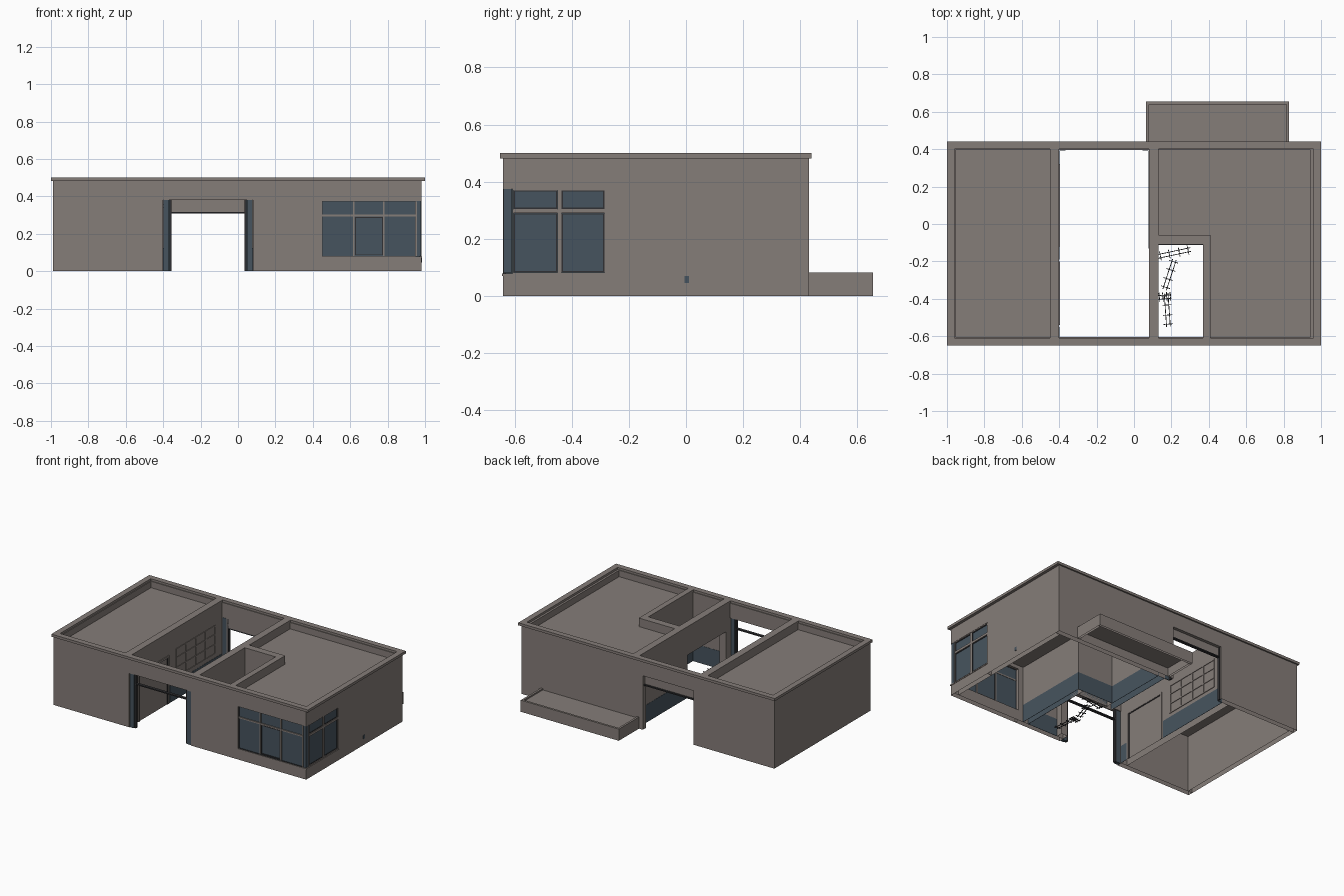
import bpy, bmesh, math
from mathutils import Matrix


def material(name, rgb):
    m = bpy.data.materials.new(name)
    m.diffuse_color = (*rgb, 1)
    return m


WALL = material("warm grey plaster", (0.235, 0.205, 0.19))
BLUE = material("slate blue glass and paint", (0.062, 0.088, 0.112))
DARK = material("dark metal", (0.03, 0.03, 0.033))


def boxes(name, items, mat, rot=0.0, centre=(0, 0, 0), open_base=False):
    """One object from boxes given as (x0, x1, y0, y1, z0, z1)."""
    bm = bmesh.new()
    for x0, x1, y0, y1, z0, z1 in items:
        mx = Matrix.Translation(((x0 + x1) / 2, (y0 + y1) / 2, (z0 + z1) / 2)) @ \
            Matrix.Diagonal((x1 - x0, y1 - y0, z1 - z0, 1))
        bmesh.ops.create_cube(bm, size=1, matrix=mx)
    if open_base:
        base = [f for f in bm.faces if all(abs(v.co.z) < 1e-4 for v in f.verts)]
        bmesh.ops.delete(bm, geom=base, context="FACES_ONLY")
    me = bpy.data.meshes.new(name)
    bm.to_mesh(me)
    bm.free()
    me.materials.append(mat)
    ob = bpy.data.objects.new(name, me)
    ob.rotation_euler = (0, 0, rot)
    ob.location = centre
    bpy.context.collection.objects.link(ob)
    return ob


def place(axis, a0, a1, t0, t1, z0, z1):
    """Box running along x or y, with thickness t0..t1 on the other axis."""
    return (a0, a1, t0, t1, z0, z1) if axis == "x" else (t0, t1, a0, a1, z0, z1)


def wall(name, axis, a0, a1, t0, t1, openings=(), top=0.485):
    parts, cur = [], a0
    for o0, o1, z0, z1 in openings:
        if o0 > cur:
            parts.append(place(axis, cur, o0, t0, t1, 0, top))
        if z0 > 0:
            parts.append(place(axis, o0, o1, t0, t1, 0, z0))
        parts.append(place(axis, o0, o1, t0, t1, z1, top))
        cur = o1
    if cur < a1:
        parts.append(place(axis, cur, a1, t0, t1, 0, top))
    return boxes(name, parts, WALL, open_base=True)


def frame(name, axis, a0, a1, z0, z1, t0, t1, w, mat, uprights=(), rails=(), sill=True, inner=None):
    """Rectangular frame with optional mullions and transoms."""
    n = (inner or w) / 2
    bars = [(a0, a0 + w), (a1 - w, a1)] + [(u - n, u + n) for u in uprights]
    parts = [place(axis, b0, b1, t0, t1, z0, z1) for b0, b1 in bars]
    parts += [place(axis, a0, a1, t0, t1, z - n, z + n) for z in rails]
    parts.append(place(axis, a0, a1, t0, t1, z1 - w, z1))
    if sill:
        parts.append(place(axis, a0, a1, t0, t1, z0, z0 + w))
    return boxes(name, parts, mat)


# Outer walls
wall("front_wall", "x", -0.99, 0.98, -0.64, -0.605,
     [(-0.40, 0.08, 0, 0.38), (0.45, 0.98, 0.075, 0.375)])
wall("back_wall", "x", -0.99, 0.98, 0.395, 0.43, [(-0.36, 0.035, 0, 0.38)])
wall("left_wall", "y", -0.605, 0.395, -0.99, -0.955)
wall("right_wall", "y", -0.605, 0.395, 0.945, 0.98, [(-0.605, -0.28, 0.075, 0.375)])

# Inner walls along the passage and around the open shaft
wall("passage_left_wall", "y", -0.605, 0.395, -0.45, -0.40)
wall("passage_right_wall", "y", -0.605, 0.395, 0.08, 0.13, [(-0.56, -0.13, 0, 0.30)])
wall("shaft_side_wall", "y", -0.605, -0.06, 0.37, 0.41)
wall("shaft_back_wall", "x", 0.13, 0.37, -0.11, -0.06)

# Parapet caps, overhanging outside
boxes("parapet_cap", [
    (-1, 1, -0.65, -0.61, 0.482, 0.5), (-1, 1, 0.40, 0.44, 0.482, 0.5),
    (-1, -0.96, -0.61, 0.40, 0.482, 0.5), (0.96, 1, -0.61, 0.40, 0.482, 0.5),
    (-0.45, -0.40, -0.61, 0.40, 0.482, 0.5), (0.08, 0.13, -0.61, 0.40, 0.482, 0.5),
    (0.37, 0.41, -0.61, -0.06, 0.482, 0.5), (0.13, 0.37, -0.11, -0.06, 0.482, 0.5)], WALL)

# Roof slabs
boxes("left_roof", [(-0.96, -0.44, -0.61, 0.40, 0.40, 0.44)], WALL)
boxes("right_roof", [(0.40, 0.95, -0.61, 0.40, 0.40, 0.44),
                     (0.12, 0.40, -0.07, 0.40, 0.40, 0.44)], WALL)

# Rear planter, hollow underneath
boxes("planter", [
    (0.065, 0.83, 0.64, 0.655, 0, 0.082), (0.065, 0.08, 0.43, 0.64, 0, 0.082),
    (0.815, 0.83, 0.43, 0.64, 0, 0.082), (0.08, 0.815, 0.43, 0.64, 0.06, 0.072)],
    WALL, open_base=True)

# Corner window: glass meeting in a blue corner post, frames and casements
boxes("corner_glass", [(0.45, 0.972, -0.632, -0.624, 0.075, 0.375),
                       (0.964, 0.972, -0.624, -0.28, 0.075, 0.375)], BLUE)
boxes("corner_post", [(0.95, 0.978, -0.638, -0.61, 0.08, 0.375)], BLUE)
frame("front_window_frame", "x", 0.45, 0.95, 0.078, 0.375, -0.638, -0.622, 0.003, DARK)
boxes("front_mullions", [(0.45, 0.95, -0.639, -0.622, 0.292, 0.302)]
      + [(x - 0.004, x + 0.004, -0.639, -0.622, 0.08, 0.372) for x in (0.62, 0.78, 0.952)], WALL)
frame("side_window_frame", "y", -0.608, -0.28, 0.078, 0.375, 0.96, 0.978, 0.005, WALL,
      (-0.443,), (0.297,), inner=0.014)
frame("front_casement", "x", 0.625, 0.775, 0.085, 0.29, -0.637, -0.622, 0.005, DARK)
for a, b in ((-0.602, -0.451), (-0.435, -0.286)):
    for z0, z1 in ((0.084, 0.289), (0.305, 0.369)):
        frame("side_casement", "y", a, b, z0, z1, 0.96, 0.975, 0.004, DARK)

# Sill strips under the corner window
boxes("window_sill", [(0.45, 0.983, -0.643, -0.62, 0.07, 0.078),
                      (0.96, 0.983, -0.62, -0.28, 0.07, 0.078)], WALL)

# Gate posts, transom bars and rear transom panel
boxes("gate_posts", [(x, x + 0.03, -0.635, -0.61, 0, 0.38) for x in (-0.398, 0.048)]
      + [(x, x + 0.03, 0.393, 0.398, 0, 0.38) for x in (-0.396, 0.046)], BLUE)
boxes("gate_frames", [(x, x + 0.01, y, y + 0.02, 0, 0.38)
                      for x in (-0.366, 0.036) for y in (-0.63, 0.40)]
      + [(-0.366, 0.046, y, y + 0.02, 0.307, 0.315) for y in (-0.63, 0.40)], DARK)
boxes("rear_transom_panel", [(-0.36, -0.155, 0.40, 0.408, 0.315, 0.38),
                             (-0.155, 0.035, 0.401, 0.409, 0.315, 0.38)], WALL)

# Painted blue band low on the inside walls
H, T = 0.125, 0.0015
boxes("painted_band", [
    (-0.40, -0.40 + T, -0.19, 0.393, 0, H), (-0.40, -0.40 + T, -0.605, -0.55, 0, H),
    (0.08 - T, 0.08, -0.13, 0.393, 0, H),
    (0.13, 0.37, -0.605, -0.605 + T, 0, H), (0.37 - T, 0.37, -0.605, -0.11, 0, H),
    (0.13, 0.37, -0.11 - T, -0.11, 0, H), (0.13, 0.41 + T, -0.06, -0.06 + T, 0, H),
    (0.41, 0.41 + T, -0.605, -0.06, 0, H), (0.13, 0.13 + T, -0.06, 0.395, 0, H)], BLUE)

# Door and lattice window on the passage wall
frame("passage_door_frame", "y", -0.54, -0.20, 0, 0.34, -0.40, -0.395, 0.012, WALL, sill=False)
frame("passage_door_edge", "y", -0.528, -0.212, 0, 0.328, -0.40, -0.397, 0.005, DARK, sill=False)
frame("passage_window_frame", "y", -0.12, 0.32, 0.15, 0.355, -0.40, -0.396, 0.008, WALL,
      [-0.12 + 0.11 * i for i in (1, 2, 3)], (0.22, 0.29))

# Small vent on the right wall
boxes("wall_vent", [(0.98, 0.983, -0.006, 0.01, 0.045, 0.07)], BLUE)

# Fallen metal racks on the shaft floor
R = 0.002
for x, y, length, deg in ((0.215, -0.155, 0.18, 12), (0.19, -0.27, 0.17, 72),
                          (0.178, -0.46, 0.18, 94), (0.165, -0.39, 0.07, 5)):
    rails = [(-length / 2, length / 2, s - R, s + R, -R, R) for s in (-0.01, 0.01)]
    rungs = [(t * length - R, t * length + R, -0.025, 0.025, -R, R)
             for t in (-0.42, -0.15, 0.15, 0.42)]
    boxes("fallen_rack", rails + rungs, DARK, math.radians(deg), (x, y, 0.015))
